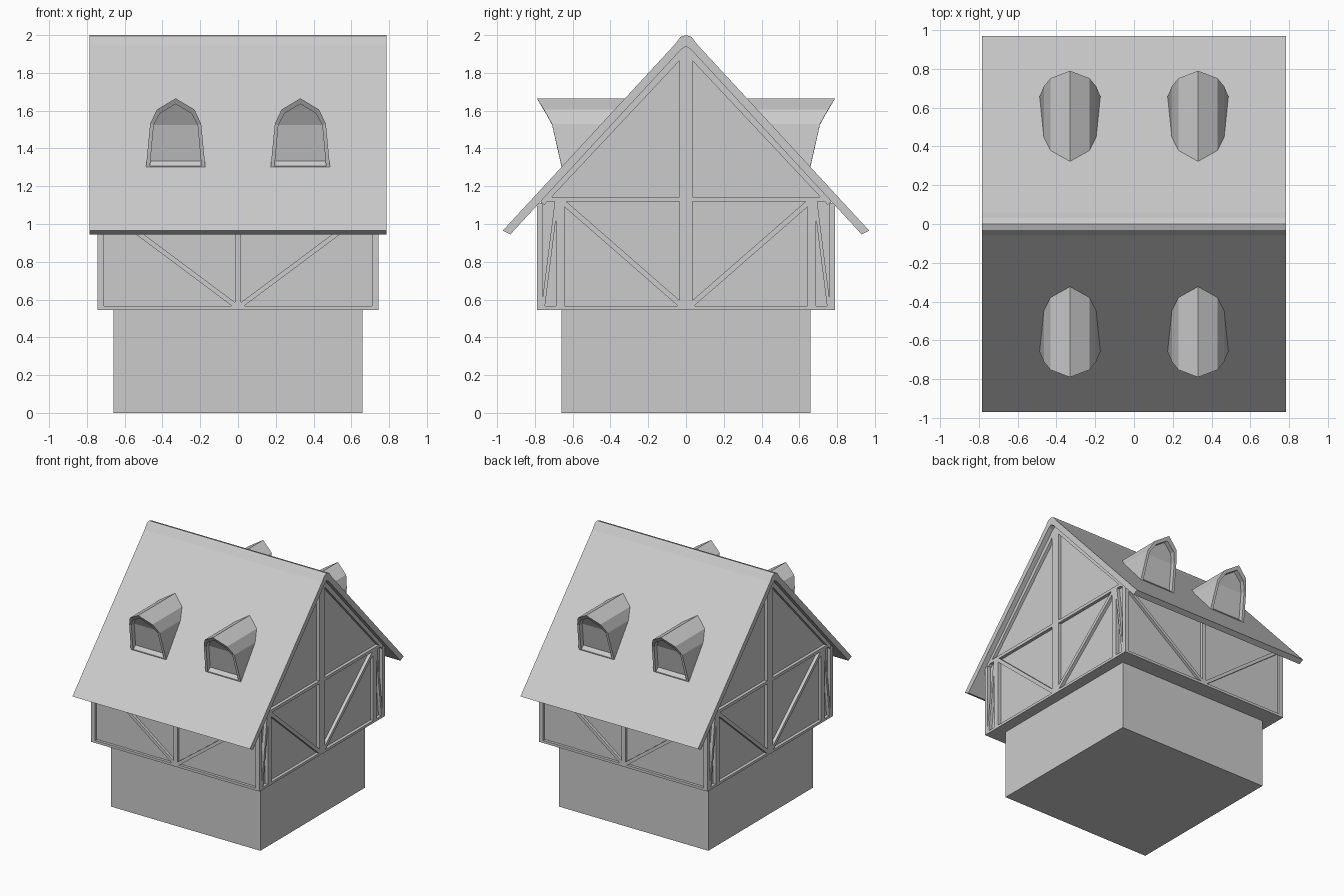
import bpy, bmesh
from mathutils import Vector

if "Cube" in bpy.data.objects:
    bpy.data.objects.remove(bpy.data.objects["Cube"])


def finish(bm, name):
    bmesh.ops.recalc_face_normals(bm, faces=bm.faces)
    me = bpy.data.meshes.new(name)
    bm.to_mesh(me)
    bm.free()
    ob = bpy.data.objects.new(name, me)
    bpy.context.collection.objects.link(ob)
    return ob


def prism(bm, pts, axis, a, b):
    """Extrude a (u, z) outline along x or y from a to b."""
    rings = []
    for d in (a, b):
        rings.append([bm.verts.new((d, u, z) if axis == 'x' else (u, d, z)) for u, z in pts])
    bm.faces.new(rings[0])
    bm.faces.new(rings[1])
    n = len(pts)
    for i in range(n):
        j = (i + 1) % n
        bm.faces.new((rings[0][i], rings[0][j], rings[1][j], rings[1][i]))


def beam(p, q, w):
    """Outline of a straight timber from p to q."""
    p, q = Vector(p), Vector(q)
    d = (q - p).normalized()
    s = Vector((-d.y, d.x)) * w / 2
    return [tuple(p + s), tuple(q + s), tuple(q - s), tuple(p - s)]


def mirrored(beams):
    return beams + [[(-u, z) for u, z in b] for b in beams]


# Ground floor
bm = bmesh.new()
prism(bm, [(-.66, 0), (.66, 0), (.66, .55), (-.66, .55)], 'x', -.66, .66)
finish(bm, "ground_floor")

# Upper storey with gables (infill panels)
bm = bmesh.new()
prism(bm, [(-.768, .545), (.768, .545), (.768, 1.13), (0, 1.96), (-.768, 1.13)], 'x', -.72, .72)
finish(bm, "upper_storey")

# Gable timbers
gable = mirrored([
    beam((.78, .545), (.78, 1.11), .02),
    beam((.665, .555), (.665, 1.13), .045),
    beam((.757, .555), (.685, 1.125), .018),
    beam((.65, 1.115), (.02, .565), .028),
    beam((.765, 1.115), (0, 1.93), .04),
]) + [
    beam((-.79, .555), (.79, .555), .02),
    beam((-.77, 1.13), (.77, 1.13), .024),
    beam((0, .555), (0, 1.94), .07),
]
for side, s in (("right", 1), ("left", -1)):
    bm = bmesh.new()
    for b in gable:
        prism(bm, b, 'x', s * .71, s * .745)
    finish(bm, side + "_gable_timbers")

# Front and back wall timbers
wall = mirrored([
    beam((.732, .545), (.732, 1.11), .026),
    beam((.01, .565), (.70, 1.08), .025),
]) + [
    beam((-.745, .555), (.745, .555), .02),
    beam((-.745, 1.09), (.745, 1.09), .03),
    beam((0, .555), (0, 1.1), .034),
]
for side, s in (("front", -1), ("back", 1)):
    bm = bmesh.new()
    for b in wall:
        prism(bm, b, 'y', s * .76, s * .79)
    finish(bm, side + "_wall_timbers")

# Roof slab with a rounded ridge
half = [(.03, 1.99), (.06, 1.95), (.97, .965), (.93, .945), (.025, 1.925)]
outline = [(0, 2.0)] + half + [(0, 1.94)] + [(-u, z) for u, z in reversed(half)]
bm = bmesh.new()
prism(bm, outline, 'x', -.785, .785)
finish(bm, "roof")

# Dormers: flared front, recessed window, body running back into the roof
side_pts = [(.158, 1.29, .655), (.135, 1.53, .71), (.10, 1.605, .752)]
inner_pts = [(.136, 1.307, .66), (.116, 1.525, .709), (.083, 1.585, .742)]


def loop(pts, peak):
    return pts + [peak] + [(-x, z, y) for x, z, y in reversed(pts)]


outer = loop(side_pts, (0, 1.665, .79))
inner = loop(inner_pts, (0, 1.635, .77))
for row, s in (("front", -1), ("back", 1)):
    for col, cx in (("left", -.33), ("right", .33)):
        bm = bmesh.new()

        def ring(pts, push=0, flat=None):
            return [bm.verts.new((cx + x, s * (y - push if flat is None else flat), z))
                    for x, z, y in pts]

        rings = [ring(outer, flat=.25), ring(outer), ring(inner), ring(inner, push=.035)]
        for r0, r1 in zip(rings, rings[1:]):
            for i in range(7):
                j = (i + 1) % 7
                bm.faces.new((r0[i], r0[j], r1[j], r1[i]))
        bm.faces.new(rings[0])
        p = rings[3]
        bm.faces.new((p[0], p[1], p[5], p[6]))
        bm.faces.new((p[1], p[2], p[3], p[4], p[5]))
        finish(bm, f"{row}_{col}_dormer")
